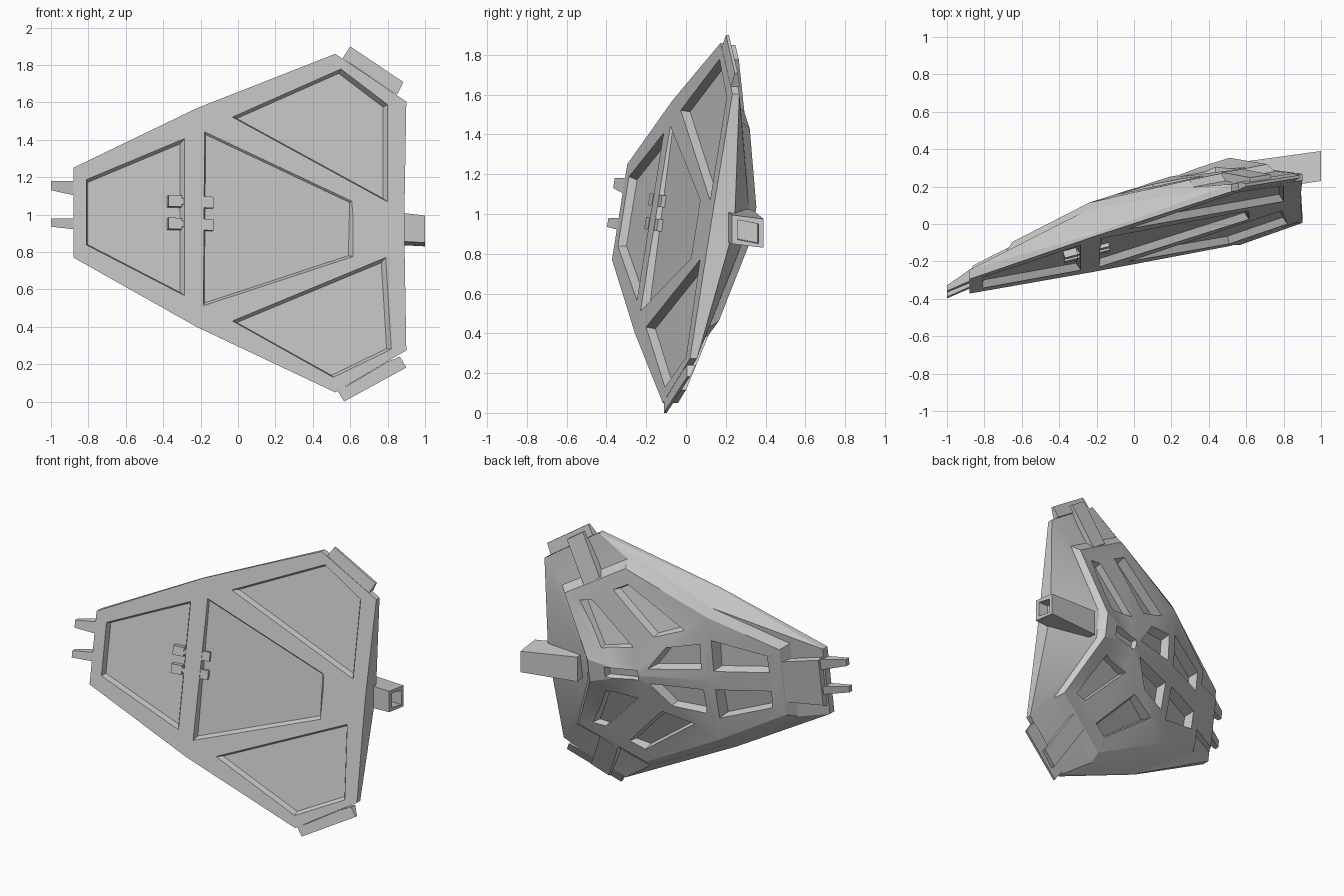
import bpy, bmesh, math
from mathutils import Vector

if "Cube" in bpy.data.objects:
    bpy.data.objects.remove(bpy.data.objects["Cube"])

# Plate space: x along the plate, w = height from its axis of symmetry, g = depth behind the tilted front plane
N = Vector((-0.253, 0.955, -0.153))

def P(x, w, g=0.0):
    z = 0.975 - 0.04 * x + w
    return Vector((x, -0.262 + 0.265 * x + 0.16 * z + g, z))

def flip(pts):
    return [(p[0], -p[1]) + tuple(p[2:]) for p in pts]

def make(name, verts, faces):
    bm = bmesh.new()
    vs = [bm.verts.new(v) for v in verts]
    for f in faces:
        bm.faces.new([vs[i] for i in f])
    bmesh.ops.recalc_face_normals(bm, faces=bm.faces)
    me = bpy.data.meshes.new(name)
    bm.to_mesh(me)
    bm.free()
    ob = bpy.data.objects.new(name, me)
    bpy.context.collection.objects.link(ob)
    return ob

def tri_strip(a, b, n, alt=()):
    """Triangulated band between two closed rings starting at indices a and b."""
    out = []
    for i in range(n):
        j = (i + 1) % n
        if i in alt:
            out += [(a + i, a + j, b + i), (a + j, b + j, b + i)]
        else:
            out += [(a + i, a + j, b + j), (a + i, b + j, b + i)]
    return out

def prism(name, low, high):
    n = len(low)
    faces = [tuple(range(n)), tuple(range(n, 2 * n))]
    faces += [(i, (i + 1) % n, n + (i + 1) % n, n + i) for i in range(n)]
    return make(name, list(low) + list(high), faces)

def inset(pts, d):
    """Shrink a convex outline by moving each edge inwards by d."""
    q = [Vector(p[:2]) for p in pts]
    n, out = len(q), []
    c = sum(q, Vector((0, 0))) / n
    lines = []
    for i in range(n):
        e = (q[(i + 1) % n] - q[i]).normalized()
        m = Vector((-e.y, e.x))
        if m.dot(c - q[i]) < 0:
            m = -m
        lines.append((q[i] + m * d, e))
    for i in range(n):
        (p0, e0), (p1, e1) = lines[i - 1], lines[i]
        t = (p1 - p0).cross(e1) / e0.cross(e1)
        out.append(p0 + e0 * t)
    return out

def cut(target, cutter):
    cutter.hide_render = True
    m = target.modifiers.new("cut", 'BOOLEAN')
    m.object, m.operation, m.solver = cutter, 'DIFFERENCE', 'EXACT'
    bpy.context.view_layer.objects.active = target
    bpy.ops.object.modifier_apply(modifier=m.name)
    bpy.data.objects.remove(cutter)

# Main shell: front outline, rim, foot of the raised frame, top of the frame
front = [(-.88, .24), (-.22, .585), (.52, .905), (.9, .665), (.89, .08)]
rim_g = [.05, .015, .04, .035, .11]
foot = [(-.69, .27, .085), (-.25, .505, .165), (.31, .765, .10), (.755, .515, .11), (.55, .085, .265)]
top = [(-.65, .24, .14), (-.24, .45, .21), (.3, .715, .15), (.71, .485, .165), (.51, .08, .315)]
rim = [(x, w, g) for (x, w), g in zip(front, rim_g)]
rings = [r + flip(r)[::-1] for r in (front, rim, foot, top)]
verts = [P(*p) for r in rings for p in r] + [P(-.24, 0, .25), P(.2, 0, .31)]
K, C = 40, 41
faces = [tuple(range(10))]
faces += tri_strip(0, 10, 10)
faces += tri_strip(10, 20, 10, alt=(1, 2, 5, 7, 9))
faces += tri_strip(20, 30, 10)
faces += [(30, 31, K), (31, C, K), (31, 32, C), (32, 33, C), (33, 34, C), (34, 35, C),
          (35, 36, C), (36, 37, C), (37, 38, C), (38, K, C), (38, 39, K), (39, 30, K)]
shell = make("shell", verts, faces)

# Sunken panels in the front: outline and floor depth per corner
panels = [([(-.81, .18), (-.285, .42), (-.285, -.42), (-.81, -.17)], (.04,) * 4),
          ([(-.185, .47), (.615, .125), (.615, -.175), (-.185, -.47)], (.012, .012, .04, .04)),
          ([(-.03, .545), (.55, .825), (.80, .645), (.80, .125)], (.04,) * 4),
          ([(-.03, -.545), (.51, -.825), (.82, -.662), (.79, -.173)], (.04,) * 4)]
for pts, depth in panels:
    low = [P(*p) - N * .02 for p in inset(pts, -.0075)]
    high = [P(*p) + N * d for p, d in zip(inset(pts, .015), depth)]
    cut(shell, prism("panel_cutter", low, high))

# Pockets between the ribs on the back; each corner is (x, w, surface depth)
half = [
    [(.28, .61, .18), (.385, .56, .20), (.10, .27, .27), (-.10, .345, .24)],
    [(.61, .455, .20), (.515, .47, .21), (.22, .185, .29), (.44, .15, .305)],
    [(.02, .215, .275), (-.19, .255, .24), (-.19, .075, .25), (.13, .055, .295)],
    [(-.26, .285, .22), (-.575, .19, .16), (-.58, .07, .16), (-.265, .07, .24)],
]
slot = [(.19, .04, .31), (.41, .04, .315), (.41, -.04, .315), (.19, -.04, .31)]
for pts in half + [flip(p) for p in half] + [slot]:
    depth = .04 if pts is slot else .07
    inner = inset(pts, .015)
    low = [P(q.x, q.y, p[2] - depth) for q, p in zip(inner, pts)]
    outer = inset(pts, -.01)
    high = [P(q.x, q.y, p[2] + .04) for q, p in zip(outer, pts)]
    cut(shell, prism("pocket_cutter", low, high))
bpy.ops.object.select_all(action='DESELECT')
shell.select_set(True)
bpy.ops.object.shade_smooth_by_angle(angle=math.radians(18))

# Corner tabs and the straps joining them to the frame
tab = [(.56, .885), (.60, .948), (.885, .768), (.85, .70), (.80, .73), (.58, .87)]
tab_low = [(.53, -.89), (.567, -.952), (.9, -.757), (.865, -.70), (.80, -.73), (.58, -.87)]
strap = [(.62, .90, .03), (.73, .83, .03), (.58, .56, .14), (.47, .63, .14)]
for label, t, s in (("upper", tab, strap), ("lower", tab_low, flip(strap))):
    prism(label + "_tab", [P(x, w, .0) for x, w in t],
          [P(x, w, .015 if i in (1, 2) else .045) for i, (x, w) in enumerate(t)])
    prism(label + "_strap", [P(x, w, .01 if i < 2 else .09) for i, (x, w, g) in enumerate(s)],
          [P(x, w, g + .02) for x, w, g in s])

# Narrow end: back block and two prongs
block = [(-.87, .18), (-.66, .16), (-.66, -.16), (-.87, -.18)]
prism("end_block", [P(x, w, .05) for x, w in block],
      [P(x * .99, w * .93, .08 if x < -.8 else .135) for x, w in block])
for label, w0, w1, t0, t1 in (("upper", .09, .17, .115, .165), ("lower", -.09, -.03, -.08, -.035)):
    root = [P(-.86, w, g) for w, g in ((w0, .005), (w1, .005), (w1, .07), (w0, .07))]
    tip = [P(-1, w, g) for w, g in ((t0, -.02), (t1, -.02), (t1, .01), (t0, .01))]
    prism(label + "_prong", root, tip)

# Wide end: hollow tapered arm
def section(x, y0, y1, z0, z1):
    return [Vector((x, y, z)) for y, z in ((y0, z0 + .02), (y1, z0), (y1, z1 - .02), (y0, z1))]

arm = prism("arm", section(.60, .17, .335, .85, 1.04), section(1.0, .23, .39, .83, .995))
cut(arm, prism("socket_cutter", section(.93, .26, .36, .855, .97), section(1.02, .26, .365, .85, .97)))

# Hinge clips crossing the front divider
for w in (.085, -.035):
    for x0, x1 in ((-.37, -.30), (-.19, -.13)):
        q = [(x0, w - .03), (x1, w - .03), (x1, w + .03), (x0, w + .03)]
        prism("hinge_clip", [P(*p) + N * .002 for p in q], [P(*p) + N * .045 for p in q])
    q = [(-.31, w - .015), (-.28, w - .015), (-.28, w + .015), (-.31, w + .015)]
    prism("hinge_pin", [P(*p) + N * .004 for p in q], [P(*p) + N * .045 for p in q])
